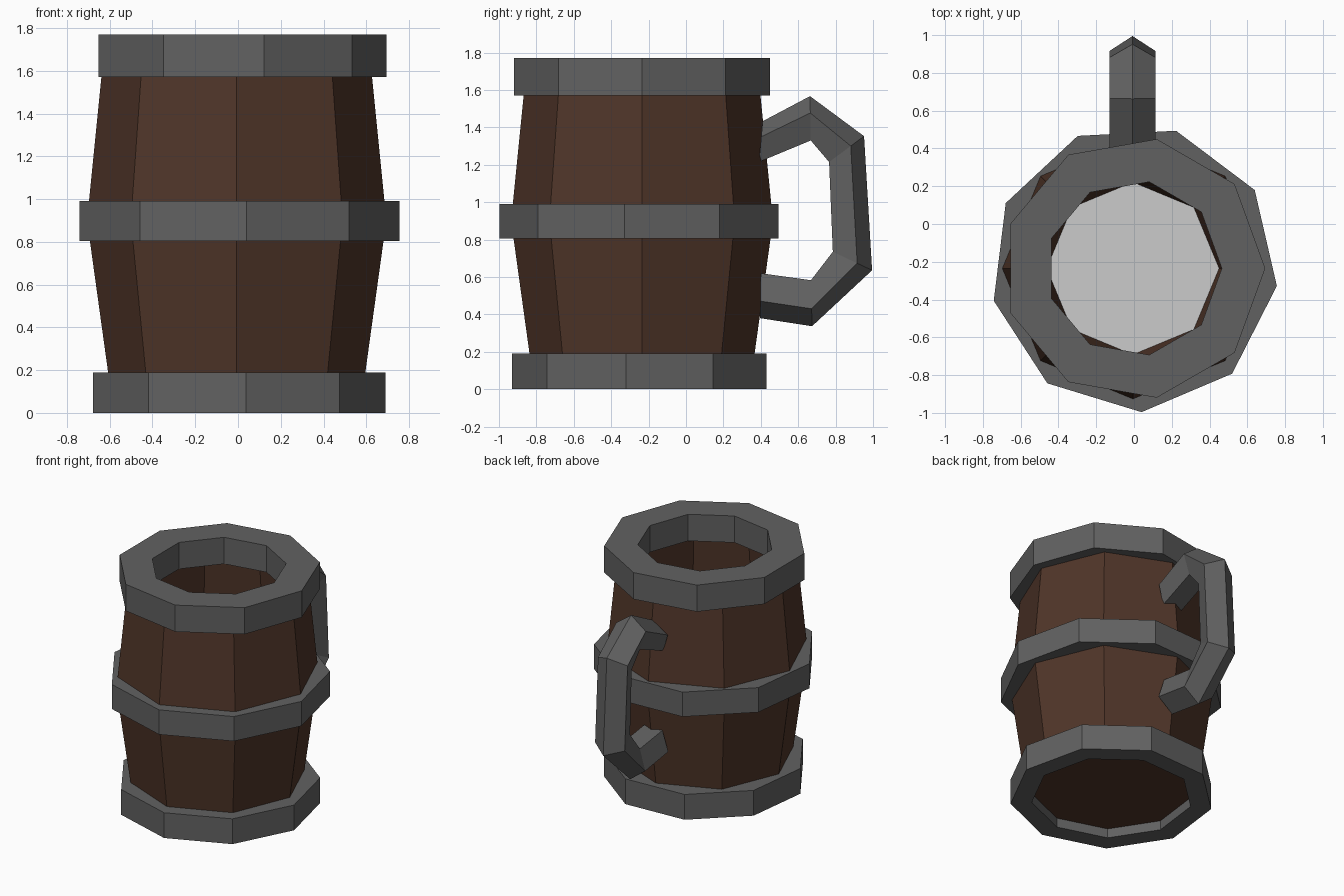
import bpy, bmesh
from math import sin, cos, pi, radians

if "Cube" in bpy.data.objects:
    bpy.data.objects.remove(bpy.data.objects["Cube"])

CY = -0.235  # centre of the barrel in y


def material(name, rgb):
    m = bpy.data.materials.new(name)
    m.diffuse_color = (*rgb, 1)
    m.use_nodes = True
    m.node_tree.nodes["Principled BSDF"].inputs["Base Color"].default_value = m.diffuse_color
    return m


IRON = material("dark_iron", (0.12, 0.12, 0.12))
WOOD = material("dark_wood", (0.08, 0.036, 0.022))


def loft(name, loops, mat=None, closed=False):
    """Skin a list of equal-length vertex loops; cap the ends unless closed."""
    bm = bmesh.new()
    rows = [[bm.verts.new(p) for p in loop] for loop in loops]
    n = len(rows[0])
    pairs = list(zip(rows, rows[1:]))
    if closed:
        pairs.append((rows[-1], rows[0]))
    else:
        bm.faces.new(rows[0])
        bm.faces.new(rows[-1])
    for a, b in pairs:
        for i in range(n):
            j = (i + 1) % n
            bm.faces.new((a[i], a[j], b[j], b[i]))
    bmesh.ops.recalc_face_normals(bm, faces=bm.faces[:])
    mesh = bpy.data.meshes.new(name)
    bm.to_mesh(mesh)
    bm.free()
    ob = bpy.data.objects.new(name, mesh)
    bpy.context.collection.objects.link(ob)
    if mat:
        mesh.materials.append(mat)
    return ob


def polygon(r, z, n, turn=0, cx=0):
    return [(cx + r * cos(2 * pi * i / n + radians(turn)),
             CY + r * sin(2 * pi * i / n + radians(turn)), z) for i in range(n)]


def hoop(name, r_out, r_in, z0, z1, turn):
    prof = [(r_out, z0), (r_out, z1), (r_in, z1), (r_in, z0)]
    loft(name, [polygon(r, z, 9, turn) for r, z in prof], IRON, closed=True)


# Eight-sided hollow wooden barrel, bulging at the middle
barrel = [(0.585, 0.07), (0.70, 0.90), (0.63, 1.60),
          (0.50, 1.60), (0.56, 0.90), (0.455, 0.19)]
loft("barrel", [polygon(r, z, 8, 0, -0.006) for r, z in barrel], WOOD)

# Pale floor inside the mug
loft("inner_floor", [polygon(0.454, 0.19, 8, 0, -0.006),
                     polygon(0.458, 0.20, 8, 0, -0.006)])

# Nine-sided iron hoops
hoop("bottom_hoop", 0.695, 0.55, 0.0, 0.19, -7)
hoop("middle_hoop", 0.762, 0.62, 0.805, 0.99, -7)
hoop("top_hoop", 0.695, 0.465, 1.57, 1.77, 0)

# Five-sided handle: outer ridge and inner flat at each bend, as (y, z)
bends = [((0.41, 1.433), (0.39, 1.215)), ((0.663, 1.567), (0.667, 1.33)),
         ((0.952, 1.353), (0.765, 1.215)), ((0.995, 0.636), (0.785, 0.735)),
         ((0.674, 0.337), (0.668, 0.583)), ((0.396, 0.38), (0.40, 0.62))]
section = [(0, 0), (0.123, 0.38), (0.076, 1), (-0.076, 1), (-0.123, 0.38)]
loft("handle", [[(x - 0.008, o[0] + (i[0] - o[0]) * t, o[1] + (i[1] - o[1]) * t)
                 for x, t in section] for o, i in bends], IRON)
